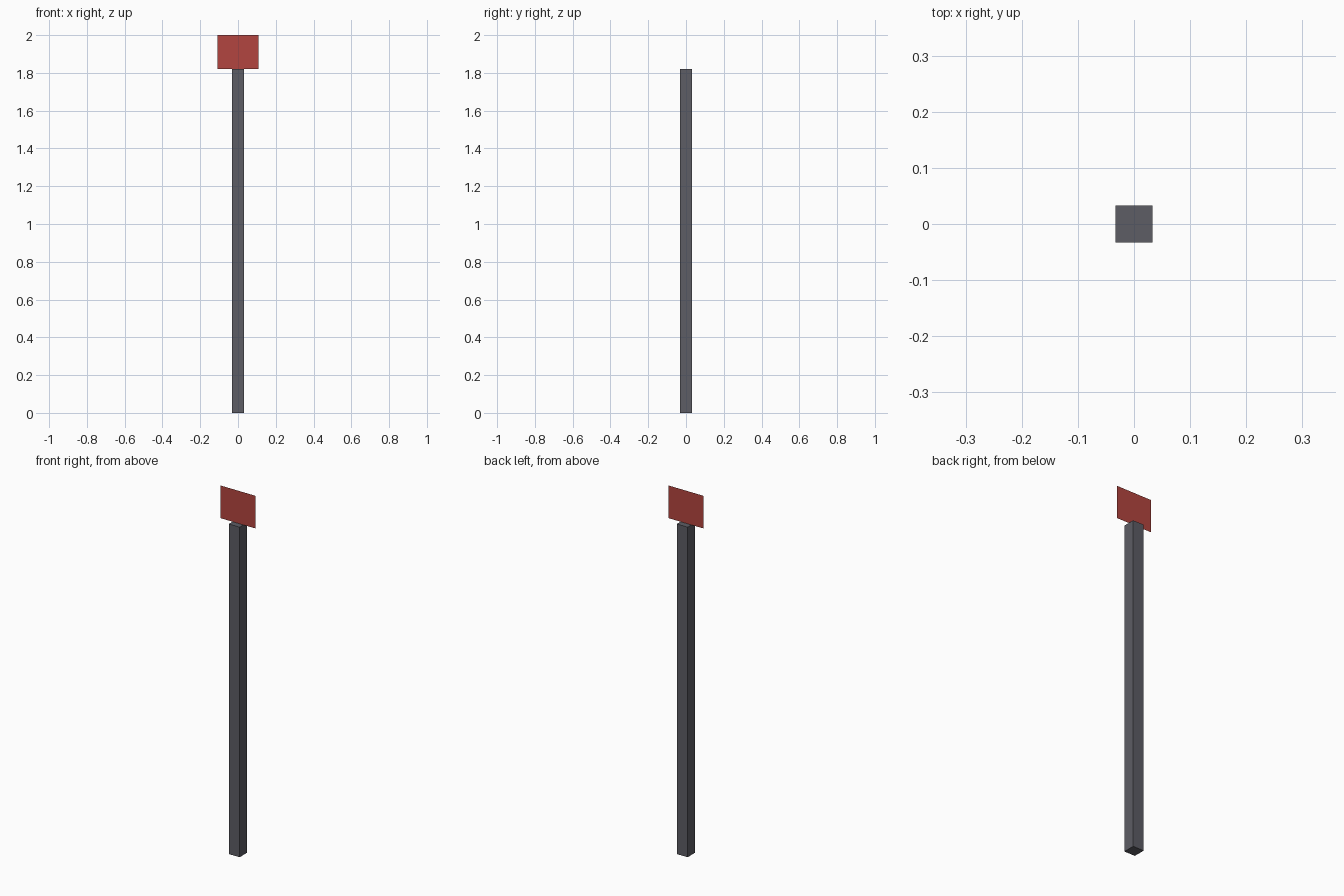
import bpy
from math import radians

if "Cube" in bpy.data.objects:
    bpy.data.objects.remove(bpy.data.objects["Cube"])

POST_W, POST_H = 0.066, 1.82
SIGN_W, SIGN_H = 0.216, 0.18


def colour(obj, name, rgb):
    mat = bpy.data.materials.new(name)
    mat.diffuse_color = (*rgb, 1)
    mat.use_nodes = True
    mat.node_tree.nodes["Principled BSDF"].inputs["Base Color"].default_value = mat.diffuse_color
    obj.data.materials.append(mat)


# square post
bpy.ops.mesh.primitive_cube_add(size=1, location=(0, 0, POST_H / 2))
post = bpy.context.object
post.name = "post"
post.scale = (POST_W, POST_W, POST_H)
colour(post, "dark_grey", (0.11, 0.11, 0.13))

# thin upright sign plate standing on the post
bpy.ops.mesh.primitive_plane_add(size=1, location=(0, 0, POST_H + SIGN_H / 2),
                                 rotation=(radians(90), 0, 0))
sign = bpy.context.object
sign.name = "sign_plate"
sign.scale = (SIGN_W, SIGN_H, 1)
colour(sign, "red", (0.45, 0.06, 0.05))
